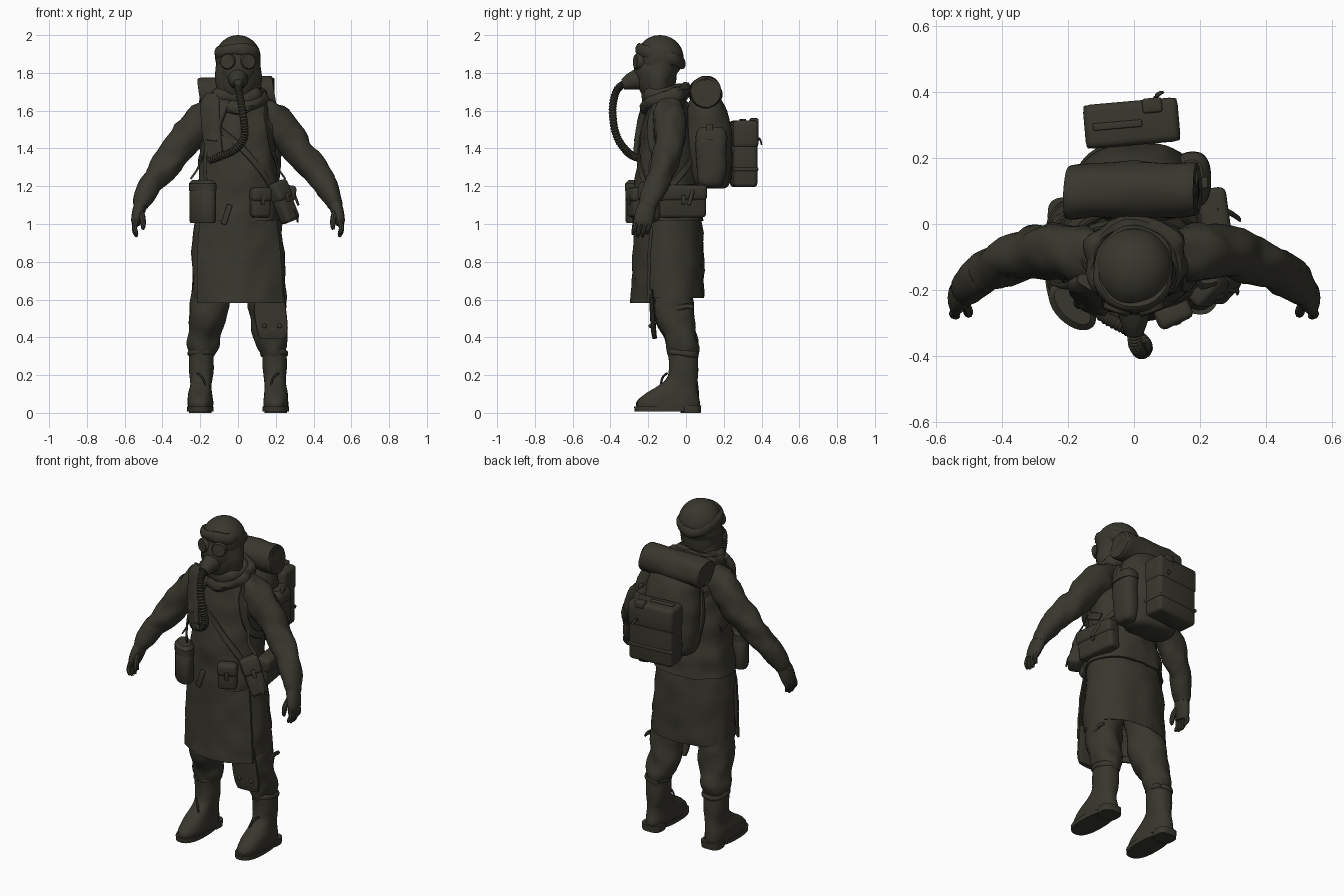
import bpy, bmesh, math
from mathutils import Vector, Matrix, noise

cloth = bpy.data.materials.new("dark olive")
cloth.diffuse_color = (0.040, 0.038, 0.027, 1)


def finish(name, bm, smooth=True):
    bmesh.ops.recalc_face_normals(bm, faces=bm.faces)
    me = bpy.data.meshes.new(name)
    bm.to_mesh(me)
    bm.free()
    ob = bpy.data.objects.new(name, me)
    bpy.context.collection.objects.link(ob)
    me.materials.append(cloth)
    if smooth:
        bpy.ops.object.select_all(action='DESELECT')
        ob.select_set(True)
        bpy.context.view_layer.objects.active = ob
        bpy.ops.object.shade_smooth_by_angle(angle=math.radians(40))
    return ob


def resample(rows, k):
    """Smooth (Catmull-Rom) subdivision of rows of numbers."""
    out, n = [], len(rows)
    for i in range(n - 1):
        p0, p1, p2, p3 = (Vector(rows[min(max(j, 0), n - 1)]) for j in range(i - 1, i + 3))
        for s in range(k):
            t = s / k
            out.append(0.5 * (2 * p1 + (p2 - p0) * t + (2 * p0 - 5 * p1 + 4 * p2 - p3) * t * t
                              + (3 * p1 - p0 - 3 * p2 + p3) * t ** 3))
    return out + [Vector(rows[-1])]


def oval(a, power):
    c, s = math.cos(a), math.sin(a)
    return math.copysign(abs(c) ** (2 / power), c), math.copysign(abs(s) ** (2 / power), s)


def skin(name, rings, closed=False):
    bm = bmesh.new()
    vs = [[bm.verts.new(p) for p in r] for r in rings]
    m, n = len(vs), len(vs[0])
    for i in range(m if closed else m - 1):
        a, b = vs[i], vs[(i + 1) % m]
        for j in range(n):
            bm.faces.new((a[j], a[(j + 1) % n], b[(j + 1) % n], b[j]))
    if not closed:
        bm.faces.new(vs[0])
        bm.faces.new(vs[-1])
    return finish(name, bm)


def loft(name, rows, n=32, power=2.0, k=4, fold=0.0):
    """Level rings; a row is x, y, z, half width, half depth."""
    rings = []
    for x, y, z, rx, ry in resample(rows, k):
        ring = []
        for j in range(n):
            c, s = oval(math.tau * j / n, power)
            p = Vector((x + rx * c, y + ry * s, z))
            ring.append(p + Vector((c, s, 0)) * fold * noise.noise(p * 11))
        rings.append(ring)
    return skin(name, rings)


def sweep(name, rows, n=14, power=2.0, k=4, fold=0.0, out=None, closed=False):
    """Rings across a path; a row is x, y, z, half width, half thickness."""
    rows = resample(rows + [rows[0]] if closed else rows, k)
    if closed:
        rows.pop()
    pts, rings, m = [Vector(r[:3]) for r in rows], [], len(rows)
    for i, r in enumerate(rows):
        a, b = (pts[i - 1], pts[(i + 1) % m]) if closed else (pts[max(i - 1, 0)], pts[min(i + 1, m - 1)])
        t = (b - a).normalized()
        o = out or Vector((pts[i].x, pts[i].y + 0.09, 0.001))
        side = t.cross(o).normalized()
        up = side.cross(t)
        ring = []
        for j in range(n):
            c, s = oval(math.tau * j / n, power)
            p = pts[i] + side * c * r[3] + up * s * r[4]
            ring.append(p + (side * c + up * s) * fold * noise.noise(p * 13))
        rings.append(ring)
    return skin(name, rings, closed)


def box(name, loc, size, rot=(0, 0, 0), bevel=0.015):
    bm = bmesh.new()
    bmesh.ops.create_cube(bm, size=1, matrix=Matrix.Diagonal((*size, 1)))
    bmesh.ops.bevel(bm, geom=bm.edges[:], offset=bevel, segments=3, affect='EDGES', profile=0.5)
    turn = Matrix.LocRotScale(Vector(loc), None, None)
    for ang, ax in zip(rot, 'XYZ'):
        turn = turn @ Matrix.Rotation(math.radians(ang), 4, ax)
    bm.transform(turn)
    return finish(name, bm)


def ball(name, loc, rad):
    bm = bmesh.new()
    bmesh.ops.create_uvsphere(bm, u_segments=28, v_segments=18, radius=1,
                              matrix=Matrix.LocRotScale(Vector(loc), None, Vector(rad)))
    return finish(name, bm)


def ring(name, centre, rx, ry, tilt, w, h, fold=0.0):
    """Horizontal band; tilt lifts its back edge."""
    x, y, z = centre
    rows = []
    for i in range(16):
        c, s = oval(math.tau * i / 16, 2.2)
        rows.append((x + rx * c, y + ry * s, z + tilt * s, h, w))
    return sweep(name, rows, closed=True, k=3, fold=fold, n=12)


# Coat body, skirt with hollow underside
BODY = [(0, -.09, 1.015, .236, .188), (0, -.093, 1.1, .226, .178), (0, -.1, 1.22, .208, .168),
        (0, -.1, 1.38, .198, .15), (0, -.1, 1.52, .205, .125), (0, -.1, 1.61, .175, .112),
        (0, -.1, 1.68, .115, .09), (0, -.1, 1.72, .08, .07)]
loft("coat_body", BODY, power=2.15, fold=.016, n=48)
loft("coat_skirt", [(.004, -.08, .78, .2, .14), (.004, -.08, .7, .232, .162), (.004, -.08, .618, .242, .172),
                    (.004, -.08, .622, .248, .178), (.003, -.083, .75, .247, .178), (0, -.086, .9, .238, .178),
                    (0, -.09, 1.04, .226, .17)], power=2.1, fold=.014, n=48, k=3)

# Front apron flap, a curved sheet wrapping the front of the skirt
rings = []
for x, y, z, half, bow in resample([(.012, -.292, .583, .228, .08), (.01, -.285, .7, .226, .078),
                                    (.004, -.28, .88, .218, .085), (0, -.272, 1.04, .2, .085)], 4):
    sheet = []
    for d, cols in ((0, range(-10, 11)), (.014, range(10, -11, -1))):
        for u in cols:
            p = Vector((x + half * u / 10, y + d + bow * (u / 10) ** 2, z))
            sheet.append(p + Vector((0, .012 * noise.noise(Vector((p.x, 0, p.z)) * 11), 0)))
    rings.append(sheet)
skin("apron_flap", rings)


def on_body(deg, z, off=0.004):
    """Point on the coat; 0 is +x and -90 is the front."""
    for a, b in zip(BODY, BODY[1:]):
        if z <= b[2]:
            break
    f = (z - a[2]) / (b[2] - a[2])
    v = [p + (q - p) * f for p, q in zip(a, b)]
    c, s = oval(math.radians(deg), 2.15)
    return (c * (v[3] + off), v[1] + s * (v[4] + off), z)


def strap(name, stops, w=.018, th=.006, off=.004):
    stops = resample(stops, 4)
    sweep(name, [(*on_body(d, z, off), w, th) for d, z in stops], n=8, power=4, k=2)


strap("chest_strap", [(-150, 1.6), (-115, 1.5), (-90, 1.42), (-65, 1.32), (-42, 1.22), (-30, 1.14)])
strap("chest_strap_back", [(178, 1.6), (135, 1.52), (85, 1.42), (30, 1.28), (0, 1.18)])
box("belt_tab", (-.06, -.275, 1.05), (.03, .016, .11), (0, 18, 0), .005)
for s, tag in ((1, "left"), (-1, "right")):
    mid = -90 + 52 * s
    strap("pack_strap_" + tag, [(90 - 45 * s, 1.62), (mid + 25 * s, 1.64), (mid, 1.58), (mid, 1.48),
                                (mid + 20 * s, 1.36), (mid + 55 * s, 1.3)], w=.022)
    sweep("strap_tail_" + tag, [(.19 * s, -.17, 1.38, .01, .004), (.21 * s, -.19, 1.3, .01, .004),
                                (.25 * s, -.18, 1.24, .008, .004)], n=6)

# Arms, cuffs and gloved hands
for s, tag in ((1, "left"), (-1, "right")):
    def arm(name, rows, **kw):
        return sweep(name, [(x * s, y, z, a, b) for x, y, z, a, b in rows], out=Vector((0, -1, .3)), **kw)
    arm("sleeve_" + tag, [(.1, -.095, 1.62, .07, .07), (.18, -.088, 1.555, .092, .088), (.262, -.083, 1.468, .09, .08),
                          (.345, -.1, 1.36, .077, .074), (.42, -.13, 1.265, .068, .068),
                          (.475, -.162, 1.185, .056, .06)], n=24, fold=.02)
    arm("glove_cuff_" + tag, [(.452, -.145, 1.225, .06, .064), (.48, -.168, 1.18, .06, .064),
                              (.508, -.192, 1.12, .045, .052), (.515, -.2, 1.09, .036, .046)], n=20, fold=.008)
    arm("palm_" + tag, [(.508, -.195, 1.12, .036, .044), (.525, -.212, 1.07, .034, .052),
                        (.538, -.225, 1.02, .028, .052), (.54, -.23, .995, .02, .045)], n=16)
    for i in range(4):
        y, e = -.19 - .025 * i, (.015, 0, 0, .012)[i]
        arm("finger_%s_%d" % (tag, i), [(.538, y, 1.02, .015, .014), (.548, y - .007, .98, .014, .013),
                                        (.543, y - .013, .95 + e, .012, .012),
                                        (.534, y - .016, .932 + e, .007, .007)], n=8)
    arm("thumb_" + tag, [(.515, -.235, 1.07, .016, .018), (.505, -.262, 1.03, .016, .016),
                         (.502, -.272, .99, .013, .013), (.504, -.274, .97, .007, .007)], n=8)

    # Trousers, boots and soles
    loft("trouser_" + tag, [(.192 * s, -.012, .29, .064, .072), (.183 * s, -.018, .35, .08, .085),
                            (.17 * s, -.035, .43, .088, .09), (.16 * s, -.065, .53, .098, .102),
                            (.148 * s, -.074, .64, .104, .105), (.135 * s, -.08, .8, .1, .11)], fold=.02)
    loft("boot_" + tag, [(.2 * s, -.095, .03, .066, .165), (.2 * s, -.094, .06, .067, .165),
                         (.2 * s, -.076, .1, .063, .142), (.197 * s, -.044, .14, .058, .106),
                         (.195 * s, -.02, .185, .06, .08), (.194 * s, -.015, .25, .064, .075),
                         (.194 * s, -.015, .325, .068, .078)], power=2.3, fold=.006)
    loft("sole_" + tag, [(.2 * s, -.118, .008, .07, .154), (.2 * s, -.118, .035, .071, .157)], k=1, power=2.5)
    loft("heel_" + tag, [(.2 * s, .025, .0, .06, .053), (.2 * s, .025, .04, .062, .056)], k=1, power=3)
    ring("boot_cuff_" + tag, (.194 * s, -.015, .315), .064, .072, -.01, .01, .016, .006)
    sweep("lace_" + tag, [(.215 * s, -.1, .21, .006, .006), (.195 * s, -.118, .195, .006, .006),
                          (.18 * s, -.13, .17, .006, .006), (.17 * s, -.135, .13, .005, .005)], n=6)

# Knee guard and torn cloth ends
sweep("knee_guard", [(.185, -.165, .395, .07, .012), (.182, -.172, .44, .082, .014), (.17, -.178, .54, .085, .014),
                     (.165, -.185, .65, .075, .012)], out=Vector((0, -1, 0)), power=3, n=20)
for x, z in ((.14, .46), (.22, .46)):
    ball("knee_rivet", (x, -.188, z), (.012, .01, .012))
sweep("knee_strap_end", [(.245, -.06, .55, .016, .008), (.25, 0, .565, .014, .008), (.25, .04, .56, .01, .005)], n=8)

# Head, cap with rolled brim, hood and mask
ball("head", (0, -.155, 1.79), (.115, .105, .16))
loft("hood", [(0, -.14, 1.6, .11, .085), (0, -.15, 1.68, .112, .088), (0, -.152, 1.76, .12, .09),
              (0, -.142, 1.85, .118, .11), (0, -.14, 1.92, .1, .1)], fold=.014)
ball("cap", (0, -.138, 1.88), (.12, .125, .12))
ring("cap_brim", (0, -.136, 1.89), .102, .115, -.036, .02, .034, .012)
ball("mask_face", (0, -.19, 1.82), (.095, .085, .115))
sweep("mask_snout", [(0, -.24, 1.77, .055, .06), (0, -.285, 1.757, .045, .048), (0, -.318, 1.745, .034, .036),
                     (0, -.335, 1.74, .028, .028)], out=Vector((0, 0, 1)), n=20)
for s in (1, -1):
    d = Vector((.35 * s, -1, .05)).normalized()
    c = Vector((.05 * s, -.25, 1.86))
    sweep("goggle_rim", [(*(c + d * t), r, r) for t, r in ((-.03, .042), (.012, .042), (.02, .037), (.016, .03))],
          out=Vector((0, 0, 1)), n=22, k=1)

# Ribbed breathing hose
PATH = resample([(0, -.325, 1.745), (.004, -.365, 1.71), (.018, -.387, 1.63), (.033, -.383, 1.53),
                 (.03, -.36, 1.45), (-.02, -.318, 1.39), (-.09, -.28, 1.36), (-.15, -.22, 1.34)], 12)
sweep("breathing_hose", [(*p, r, r) for p, r in ((p, .022 if i % 2 else .018) for i, p in enumerate(PATH))],
      out=Vector((.9, -.2, .1)), n=12, k=1)

# Scarf around the neck with hanging end
ring("scarf_wrap_low", (0, -.11, 1.66), .128, .1, .035, .032, .042, .03)
ring("scarf_wrap_high", (0, -.125, 1.69), .108, .092, .02, .026, .034, .025)
sweep("scarf_end", [(-.13, -.175, 1.68, .045, .02), (-.15, -.21, 1.6, .055, .018), (-.145, -.235, 1.48, .055, .016),
                    (-.12, -.255, 1.36, .04, .012)], out=Vector((-.4, -1, 0)), power=3, n=20, fold=.014)
sweep("scarf_fold", [(-.07, -.2, 1.66, .04, .018), (-.11, -.23, 1.55, .03, .016), (-.14, -.255, 1.44, .03, .012)],
      out=Vector((-.4, -1, 0)), power=3, fold=.012)

# Oval filter canister turned to the hip, with lid and hanging strap
for name, rows in (("canister", ((1.005, .079), (1.015, .085), (1.17, .085), (1.18, .079))),
                   ("canister_lid", ((1.175, .088), (1.215, .088), (1.232, .07)))):
    sweep(name, [(-.187, -.25, z, r, r - .035) for z, r in rows], k=1, n=28, out=Vector((-1, -1, 0)))
sweep("canister_strap", [(-.17, -.25, 1.22, .012, .006), (-.175, -.245, 1.32, .012, .006),
                         (-.165, -.23, 1.45, .012, .006)], n=8)

# Belt pouches and side satchel, each with a flap
for name, loc, size, rot in (
        ("front_pouch", (.118, -.268, 1.112), (.105, .06, .155), (0, 0, 25)),
        ("side_pouch", (.24, -.19, 1.115), (.1, .075, .22), (0, -22, 45)),
        ("satchel", (.24, -.02, 1.12), (.25, .08, .17), (0, 6, 98))):
    box(name, loc, size, rot, .02)
    turn = Matrix.Identity(3)
    for ang, ax in zip(rot, 'XYZ'):
        turn = turn @ Matrix.Rotation(math.radians(ang), 3, ax)
    up = Vector(loc) + turn @ Vector((0, -.004, size[2] * .28))
    box(name + "_flap", up, (size[0] + .008, size[1] + .008, size[2] * .48), rot, .02)
    box(name + "_clasp", up + turn @ Vector((0, -size[1] / 2 - .002, -size[2] * .2)), (.022, .01, .05), rot, .004)
sweep("satchel_strap_end", [(.25, .05, 1.2, .012, .006), (.29, .035, 1.17, .012, .006), (.32, .015, 1.1, .01, .005)], n=8)
sweep("pouch_strap_end", [(.285, -.2, 1.1, .01, .005), (.31, -.2, 1.06, .01, .005), (.315, -.21, 1.01, .008, .004)], n=8)

# Backpack with one side pocket and bedroll
loft("backpack", [(.005, .135, 1.187, .1, .06), (.005, .13, 1.205, .145, .095), (.005, .128, 1.27, .172, .115),
                  (.005, .122, 1.38, .178, .125), (.005, .118, 1.5, .17, .122), (.005, .108, 1.62, .145, .1),
                  (.005, .1, 1.68, .1, .06)], power=2.4, fold=.012, n=40)
loft("pack_pocket", [(.165, .135, 1.195, .03, .045), (.172, .135, 1.225, .045, .07), (.178, .135, 1.34, .053, .082),
                     (.178, .135, 1.45, .05, .08), (.175, .135, 1.505, .036, .06)], power=2.6, fold=.008)
loft("pocket_flap", [(.178, .135, 1.445, .056, .085), (.177, .135, 1.485, .052, .08),
                     (.174, .135, 1.512, .036, .06)], power=2.6)
box("pocket_buckle", (.215, .125, 1.5), (.02, .035, .06), bevel=.006)
ROLL = [(-.198, .1, 1.69, .05, .05), (-.203, .1, 1.69, .076, .078), (-.17, .1, 1.692, .084, .086),
        (0, .105, 1.695, .086, .086), (.16, .105, 1.698, .084, .084), (.192, .105, 1.7, .078, .078),
        (.186, .105, 1.7, .05, .05)]
sweep("bedroll", ROLL, out=Vector((0, 0, 1)), n=28, k=3, fold=.01)

# Hard case hung on the pack, with lid, band, handle and latch
TILT = (0, 0, 5)
box("case", (-.007, .305, 1.363), (.278, .125, .335), TILT, .02)
box("case_lid", (-.007, .306, 1.475), (.288, .134, .145), TILT, .022)
box("case_band", (-.007, .306, 1.29), (.284, .13, .02), TILT, .006)
box("case_handle", (-.05, .3, 1.55), (.15, .022, .014), TILT, .005)
box("case_latch", (.055, .36, 1.54), (.06, .045, .04), TILT, .008)
sweep("case_strap_end", [(.06, .365, 1.44, .01, .005), (.07, .39, 1.45, .01, .005), (.085, .4, 1.42, .008, .004)], n=8)
sweep("pack_tool", [(-.17, .11, 1.33, .014, .014), (-.18, .1, 1.43, .018, .018), (-.17, .09, 1.58, .01, .01)], n=8)
